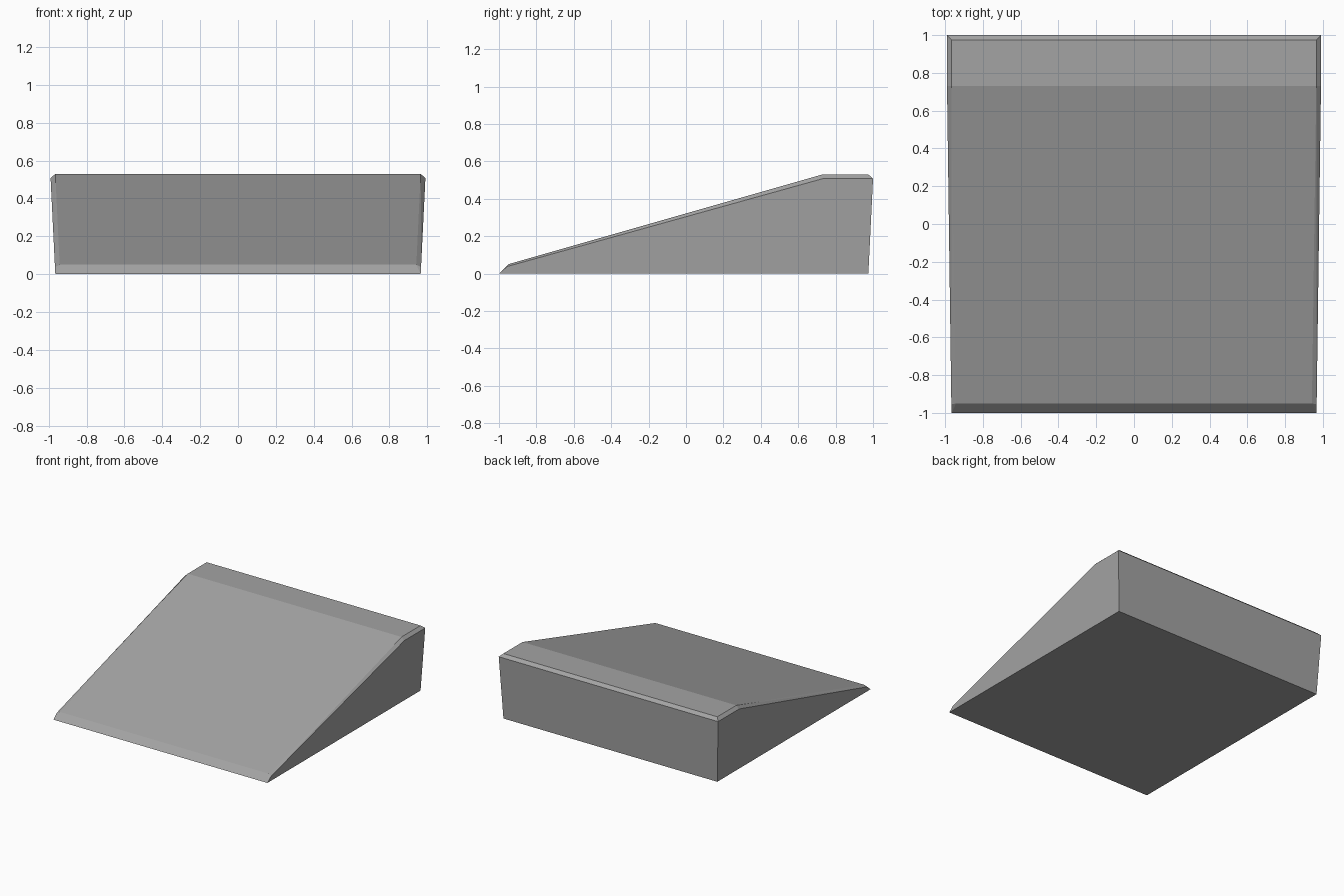
import bpy, bmesh, math

if "Cube" in bpy.data.objects:
    bpy.data.objects.remove(bpy.data.objects["Cube"])

# Right-hand half of the wedge: base, shoulder (below the chamfer) and top edge
base = [(0.965, -1.0, 0.0), (0.965, 0.975, 0.0)]
shoulder = [(0.967, -0.955, 0.038), (0.99, 0.73, 0.507), (0.99, 1.0, 0.507)]
top = [(0.942, -0.95, 0.05), (0.965, 0.73, 0.53), (0.965, 0.975, 0.53)]

# Mirror the corners in x and wrap them into one closed convex body
bm = bmesh.new()
for x, y, z in base + shoulder + top:
    for side in (1, -1):
        bm.verts.new((side * x, y, z))
bmesh.ops.convex_hull(bm, input=bm.verts[:])
bmesh.ops.dissolve_limit(bm, angle_limit=math.radians(1.5),
                         verts=bm.verts[:], edges=bm.edges[:])
bmesh.ops.recalc_face_normals(bm, faces=bm.faces[:])

# Flat faces throughout, so each plane and chamfer reads crisply
mesh = bpy.data.meshes.new("wedge_ramp")
bm.to_mesh(mesh)
bm.free()
ramp = bpy.data.objects.new("wedge_ramp", mesh)
bpy.context.collection.objects.link(ramp)

# Dark grey surface
grey = bpy.data.materials.new("dark_grey")
grey.diffuse_color = (0.37, 0.37, 0.37, 1.0)
grey.use_nodes = True
grey.node_tree.nodes["Principled BSDF"].inputs["Base Color"].default_value = grey.diffuse_color
mesh.materials.append(grey)
